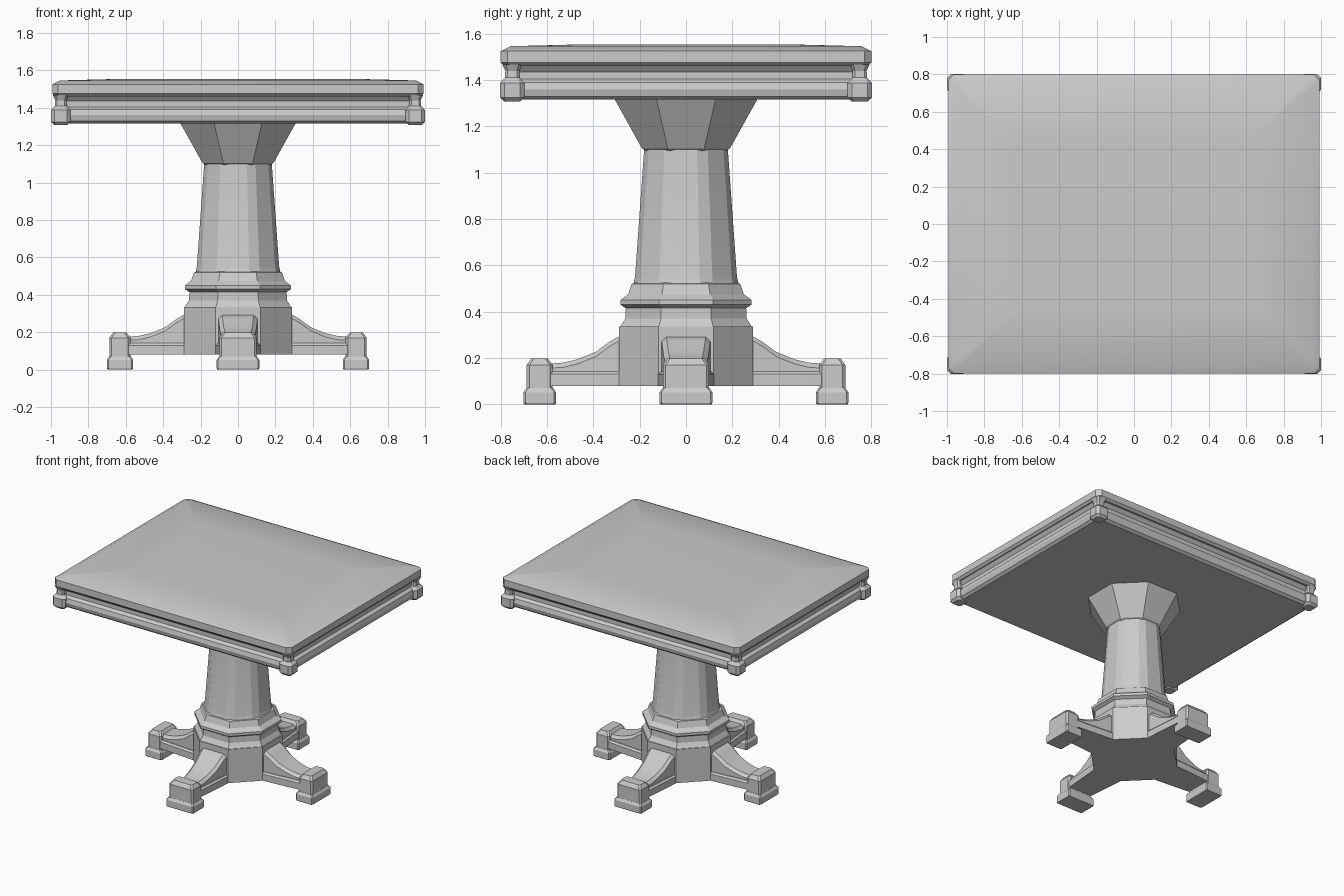
import bpy, bmesh, math
from mathutils import Matrix

if "Cube" in bpy.data.objects:
    bpy.data.objects.remove(bpy.data.objects["Cube"])

T = math.tan(math.pi / 8)


def loft(name, rings, angle=20):
    """Skin a list of equal-length closed rings of 3D points and cap both ends."""
    bm = bmesh.new()
    vs = [[bm.verts.new(p) for p in r] for r in rings]
    n = len(rings[0])
    for a, b in zip(vs, vs[1:]):
        for i in range(n):
            j = (i + 1) % n
            bm.faces.new((a[i], a[j], b[j], b[i]))
    bm.faces.new(vs[0][::-1])
    bm.faces.new(vs[-1])
    bmesh.ops.recalc_face_normals(bm, faces=bm.faces[:])
    me = bpy.data.meshes.new(name)
    bm.to_mesh(me)
    bm.free()
    ob = bpy.data.objects.new(name, me)
    bpy.context.collection.objects.link(ob)
    bpy.ops.object.select_all(action='DESELECT')
    ob.select_set(True)
    bpy.context.view_layer.objects.active = ob
    bpy.ops.object.shade_smooth_by_angle(angle=math.radians(angle))
    return ob


def rect(hx, hy, z, c, cx=0, cy=0):
    """Rectangle with chamfered corners."""
    pts = [(hx, hy - c), (hx - c, hy), (c - hx, hy), (-hx, hy - c),
           (-hx, c - hy), (c - hx, -hy), (hx - c, -hy), (hx, c - hy)]
    return [(cx + x, cy + y, z) for x, y in pts]


def octagon(a, z, c=0.0):
    """Octagon of apothem a; c > 0 cuts its corners into narrow facets."""
    pts = []
    for i in range(8):
        t = i * math.pi / 4
        h = a * T - c
        for s in ((-h, h) if c else (h,)):
            pts.append((a * math.cos(t) - s * math.sin(t),
                        a * math.sin(t) + s * math.cos(t), z))
    return pts


# Table top slab and moulded apron: (inset from the edge, height)
loft("tabletop", [rect(0.995 - i, 0.803 - i, z, 0.03) for i, z in
     ((0.02, 1.46), (0.003, 1.475), (0.003, 1.525), (0.045, 1.546), (0.35, 1.554))])
loft("apron", [rect(1 - i, 0.8 - i, z, 0.02) for i, z in
     ((0.05, 1.315), (0.03, 1.33), (0.022, 1.36), (0.03, 1.39), (0.052, 1.405),
      (0.052, 1.435), (0.03, 1.462))])

# Corner blocks
for sx in (-1, 1):
    for sy in (-1, 1):
        loft("corner_block", [rect(h, h, z, h * 0.35, sx * 0.947, sy * 0.75) for h, z in
             ((0.035, 1.308), (0.052, 1.325), (0.052, 1.388), (0.032, 1.41),
              (0.03, 1.44), (0.043, 1.468))])

# Pedestal: flared capital, faceted shaft, moulded ring, hub
loft("capital", [octagon(a, z) for a, z in
     ((0.165, 1.09), (0.19, 1.105), (0.307, 1.315), (0.307, 1.33))])
loft("shaft", [octagon(a, z, c) for a, z, c in
     ((0.25, 0.47, 0.025), (0.232, 0.5, 0.03), (0.22, 0.55, 0.032), (0.18, 1.11, 0.027))])
loft("collar", [octagon(a, z) for a, z in
     ((0.287, 0.33), (0.262, 0.37), (0.26, 0.415), (0.283, 0.43), (0.283, 0.45),
      (0.25, 0.475), (0.235, 0.52), (0.2, 0.53))])
loft("hub", [octagon(0.289, 0.08), octagon(0.289, 0.335)])


def span(x, w, lo, hi, b=0.02):
    """Cross-section of a leg with chamfered top edges."""
    return [(x, -w, lo), (x, w, lo), (x, w, hi - b), (x, w - b, hi),
            (x, b - w, hi), (x, -w, hi - b)]


# Four legs: curved brace, low rail, foot block, pad
for k in range(4):
    parts = [
        loft("leg_brace", [span(x, w, 0.085, z) for x, w, z in
             ((0.25, 0.105, 0.293), (0.295, 0.105, 0.291), (0.33, 0.102, 0.27),
              (0.39, 0.096, 0.226), (0.47, 0.088, 0.194), (0.53, 0.083, 0.18),
              (0.6, 0.08, 0.175))], 30),
        loft("leg_rail", [span(x, w, 0.08, 0.142, 0.012) for x, w in
             ((0.1, 0.12), (0.3, 0.12), (0.6, 0.095))]),
        loft("foot_block", [rect(hx, hy, z, 0.012, 0.632) for hx, hy, z in
             ((0.056, 0.1, 0.05), (0.056, 0.1, 0.17), (0.036, 0.08, 0.198))]),
        loft("foot_pad", [rect(hx, hy, z, 0.008, 0.631) for hx, hy, z in
             ((0.066, 0.11, 0.0), (0.07, 0.114, 0.006), (0.07, 0.114, 0.052),
              (0.058, 0.102, 0.07))]),
    ]
    for p in parts:
        p.data.transform(Matrix.Rotation(k * math.pi / 2, 4, 'Z'))
